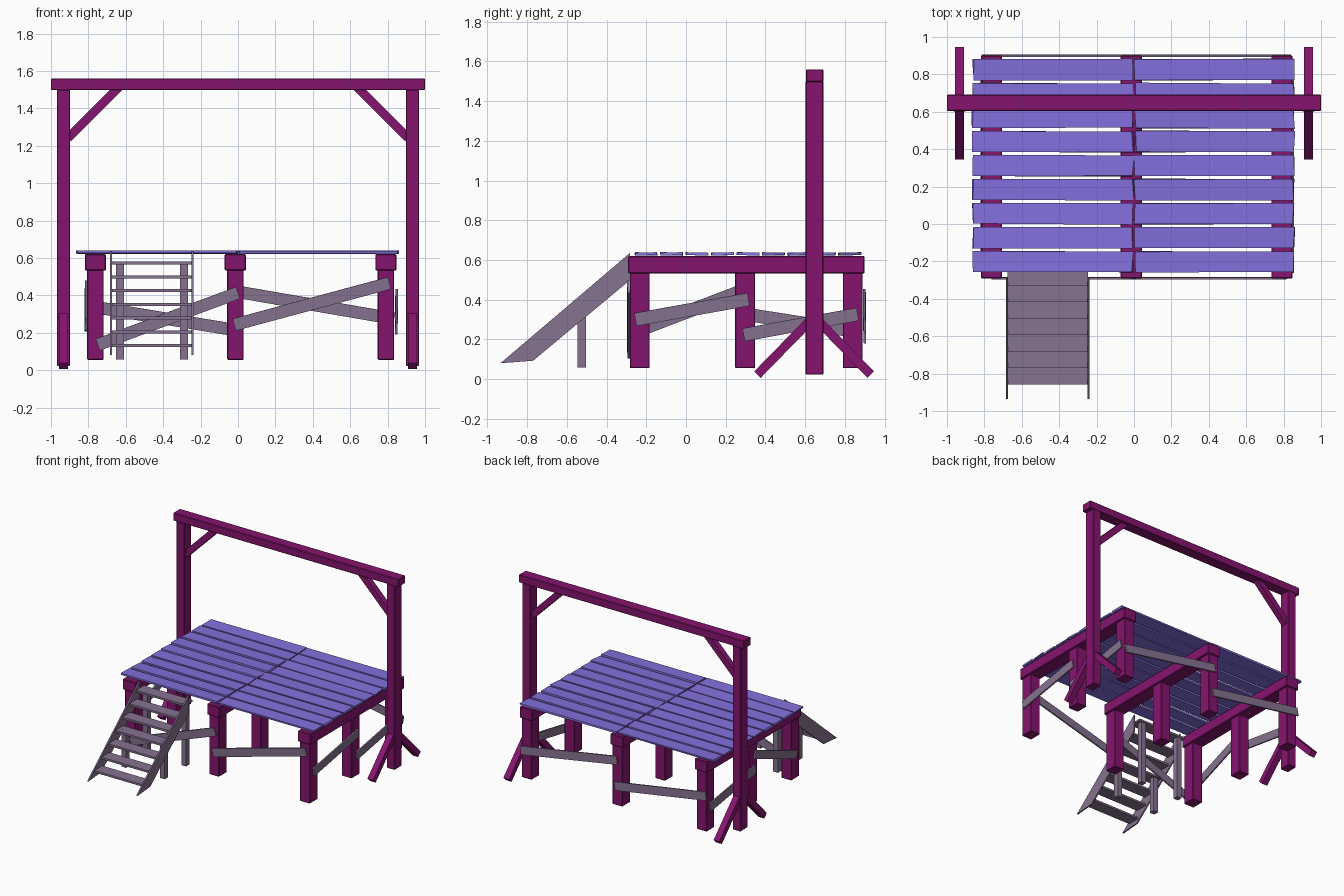
import bpy, bmesh, math, random
from mathutils import Vector, Matrix

if "Cube" in bpy.data.objects:
    bpy.data.objects.remove(bpy.data.objects["Cube"])

random.seed(4)

def material(name, rgb):
    m = bpy.data.materials.new(name)
    m.diffuse_color = (*rgb, 1)
    m.use_nodes = True
    m.node_tree.nodes["Principled BSDF"].inputs["Base Color"].default_value = m.diffuse_color
    return m

TIMBER = material("plum_timber", (0.235, 0.007, 0.156))
DECK = material("violet_deck", (0.23, 0.16, 0.72))
GREY = material("mauve_board", (0.24, 0.17, 0.28))

def add(name, bm, mat, matrix=None, bevel=0):
    me = bpy.data.meshes.new(name)
    bmesh.ops.recalc_face_normals(bm, faces=bm.faces)
    bm.to_mesh(me)
    bm.free()
    me.materials.append(mat)
    ob = bpy.data.objects.new(name, me)
    if matrix:
        ob.matrix_world = matrix
    bpy.context.collection.objects.link(ob)
    if bevel:
        b = ob.modifiers.new("soft_edge", 'BEVEL')
        b.width, b.segments = bevel, 1
    return ob

def cube(size):
    bm = bmesh.new()
    bmesh.ops.create_cube(bm, size=1)
    bmesh.ops.scale(bm, vec=size, verts=bm.verts)
    return bm

def box(name, x, y, z, mat, bevel=0):
    """Axis-aligned box from (min, max) pairs."""
    size = [b - a for a, b in (x, y, z)]
    mid = [(a + b) / 2 for a, b in (x, y, z)]
    return add(name, cube(size), mat, Matrix.Translation(mid), bevel)

def bar(name, p, q, thick, width, normal, mat, bevel=0, roll=0):
    """Board from p to q; thick is measured along normal."""
    p, q, n = Vector(p), Vector(q), Vector(normal)
    d = (q - p).normalized()
    w = n.cross(d).normalized()
    n = d.cross(w)
    rot = Matrix((d, w, n)).transposed().to_4x4()
    m = Matrix.Translation((p + q) / 2) @ rot @ Matrix.Rotation(roll, 4, 'X')
    return add(name, cube(((q - p).length, width, thick)), mat, m, bevel)

# Overhead frame: cross beam, posts, knee braces and splayed feet
box("cross_beam", (-1, 1), (0.605, 0.692), (1.497, 1.56), TIMBER, 0.004)
for s, side in ((-1, "left"), (1, "right")):
    x = sorted((s * 0.897, s * 0.968))
    box(side + "_tall_post", x, (0.602, 0.692), (0.023, 1.5), TIMBER, 0.004)
    bar(side + "_knee_brace", (s * 0.91, 0.647, 1.24), (s * 0.63, 0.647, 1.52),
        0.045, 0.048, (0, 1, 0), TIMBER)
    for t, end in ((-1, "front"), (1, "back")):
        bar(f"{side}_{end}_foot_brace", (s * 0.933, 0.645 + t * 0.285, 0.023),
            (s * 0.933, 0.645 - t * 0.01, 0.325), 0.05, 0.046, (1, 0, 0), TIMBER)

# Platform joists on three rows of legs
for cx, side in ((-0.762, "left"), (-0.014, "middle"), (0.791, "right")):
    box(side + "_joist", (cx - 0.057, cx + 0.057), (-0.292, 0.9), (0.533, 0.62),
        TIMBER, 0.005)
    for cy, row in ((-0.233, "front"), (0.298, "middle"), (0.84, "back")):
        box(f"{side}_{row}_leg", (cx - 0.044, cx + 0.044), (cy - 0.05, cy + 0.05),
            (0.055, 0.54), TIMBER, 0.004)

# Deck planks, slightly uneven
for i in range(9):
    y = 0.825 - 0.1283 * i
    for x0, x1, side in ((-0.862, -0.006, "left"), (0.006, 0.855, "right")):
        r = lambda a: random.uniform(-a, a)
        bm = cube((x1 - x0, 0.112, 0.014))
        for v in bm.verts:
            v.co.x += 0.006 * (1 if v.co.y > 0 else -1) * r(1)
            v.co.y += r(0.0025)
        m = (Matrix.Translation(((x0 + x1) / 2 + r(0.003), y, 0.631)) @
             Matrix.Rotation(r(0.003), 4, 'Z') @ Matrix.Rotation(r(0.05), 4, 'X'))
        add(f"{side}_deck_plank_{i + 1}", bm, DECK, m)

# Skirting boards across front and back: x, z start to x, z end
for name, y, x0, z0, x1, z1 in (
        ("front_right_board", -0.29, -0.02, 0.243, 0.81, 0.466),
        ("front_left_board", -0.29, -0.75, 0.136, 0.0, 0.414),
        ("back_right_board", 0.9, -0.02, 0.422, 0.835, 0.275),
        ("back_left_board", 0.9, -0.81, 0.345, 0.0, 0.212)):
    bar(name, (x0, y, z0), (x1, y, z1), 0.012, 0.066, (0, 1, 0), GREY, roll=0.04)

# Skirting boards along the sides: y, z start to y, z end
for name, x, y0, z0, y1, z1 in (
        ("right_front_board", 0.847, -0.255, 0.3, 0.315, 0.402),
        ("right_back_board", 0.847, 0.29, 0.223, 0.865, 0.327),
        ("left_front_board", -0.813, -0.24, 0.245, 0.29, 0.448),
        ("left_back_board", -0.813, 0.28, 0.33, 0.86, 0.24)):
    bar(name, (x, y0, z0), (x, y1, z1), 0.012, 0.066, (1, 0, 0), GREY, roll=0.04)

# Stair stringers extruded from a side profile
profile = ((-0.935, 0.08), (-0.77, 0.093), (-0.283, 0.498), (-0.283, 0.635))
for x, side in ((-0.684, "left"), (-0.249, "right")):
    bm = bmesh.new()
    face = bm.faces.new([bm.verts.new((x, y, z)) for y, z in profile])
    ext = bmesh.ops.extrude_face_region(bm, geom=[face])
    bmesh.ops.translate(bm, vec=(0.011, 0, 0),
                        verts=[v for v in ext["geom"] if isinstance(v, bmesh.types.BMVert)])
    bm.faces.ensure_lookup_table()
    if not any(f == face for f in bm.faces):
        bm.faces.new([v for v in bm.verts][:4])
    add(side + "_stair_stringer", bm, GREY)

# Stair treads
for i in range(7):
    y, z = -0.857 + 0.0882 * i, 0.131 + 0.0735 * i
    box(f"stair_tread_{i + 1}", (-0.676, -0.246), (y, y + 0.1), (z - 0.008, z + 0.008), GREY)

# Stair support legs
for x, side in ((-0.631, "left"), (-0.289, "right")):
    for y, top, row in ((-0.525, 0.36, "front"), (-0.255, 0.57, "back")):
        box(f"{side}_{row}_stair_leg", (x - 0.021, x + 0.021), (y - 0.021, y + 0.021),
            (0.058, top), GREY)
